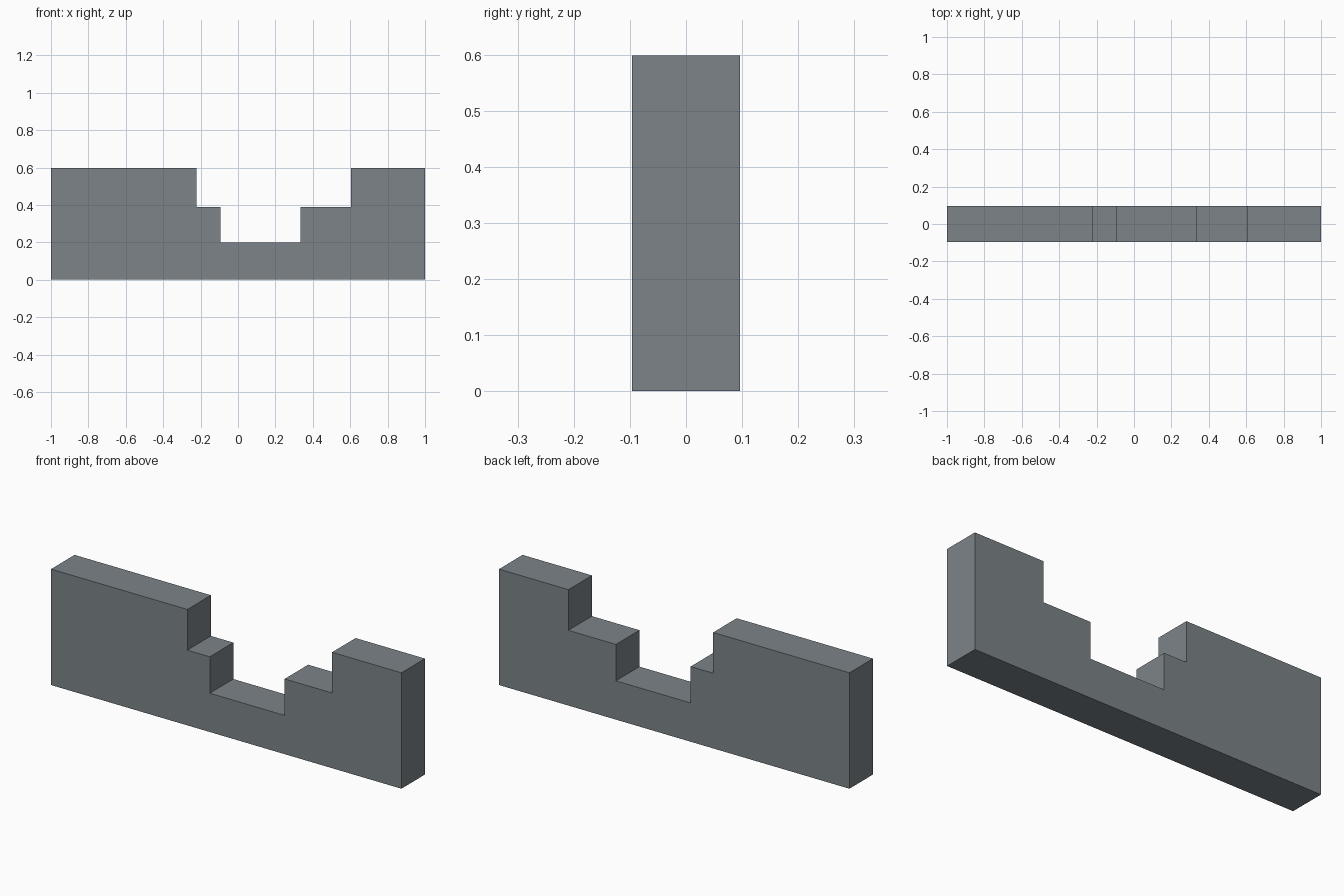
import bpy
import bmesh

if "Cube" in bpy.data.objects:
    bpy.data.objects.remove(bpy.data.objects["Cube"])

HALF_DEPTH = 0.096

# Stepped front profile (x, z)
profile = [(-1, 0), (1, 0), (1, 0.598), (0.604, 0.598), (0.604, 0.388),
           (0.333, 0.388), (0.333, 0.2), (-0.094, 0.2), (-0.094, 0.388),
           (-0.222, 0.388), (-0.222, 0.598), (-1, 0.598)]

# Single grey colour
grey = bpy.data.materials.new("slate_grey")
grey.diffuse_color = (0.2, 0.23, 0.245, 1)
grey.use_nodes = True
grey.node_tree.nodes["Principled BSDF"].inputs["Base Color"].default_value = grey.diffuse_color

# Stepped wall: profile face extruded along y
bm = bmesh.new()
face = bm.faces.new([bm.verts.new((x, -HALF_DEPTH, z)) for x, z in profile])
extruded = bmesh.ops.extrude_face_region(bm, geom=[face])["geom"]
verts = [g for g in extruded if isinstance(g, bmesh.types.BMVert)]
bmesh.ops.translate(bm, verts=verts, vec=(0, 2 * HALF_DEPTH, 0))

# Make sure the front cap is present before closing the solid
if not any(f.calc_center_median().y < -HALF_DEPTH + 1e-4 for f in bm.faces):
    bmesh.ops.holes_fill(bm, edges=bm.edges[:], sides=0)
bmesh.ops.recalc_face_normals(bm, faces=bm.faces[:])

mesh = bpy.data.meshes.new("stepped_wall")
bm.to_mesh(mesh)
bm.free()
mesh.materials.append(grey)
wall = bpy.data.objects.new("stepped_wall", mesh)
bpy.context.collection.objects.link(wall)
